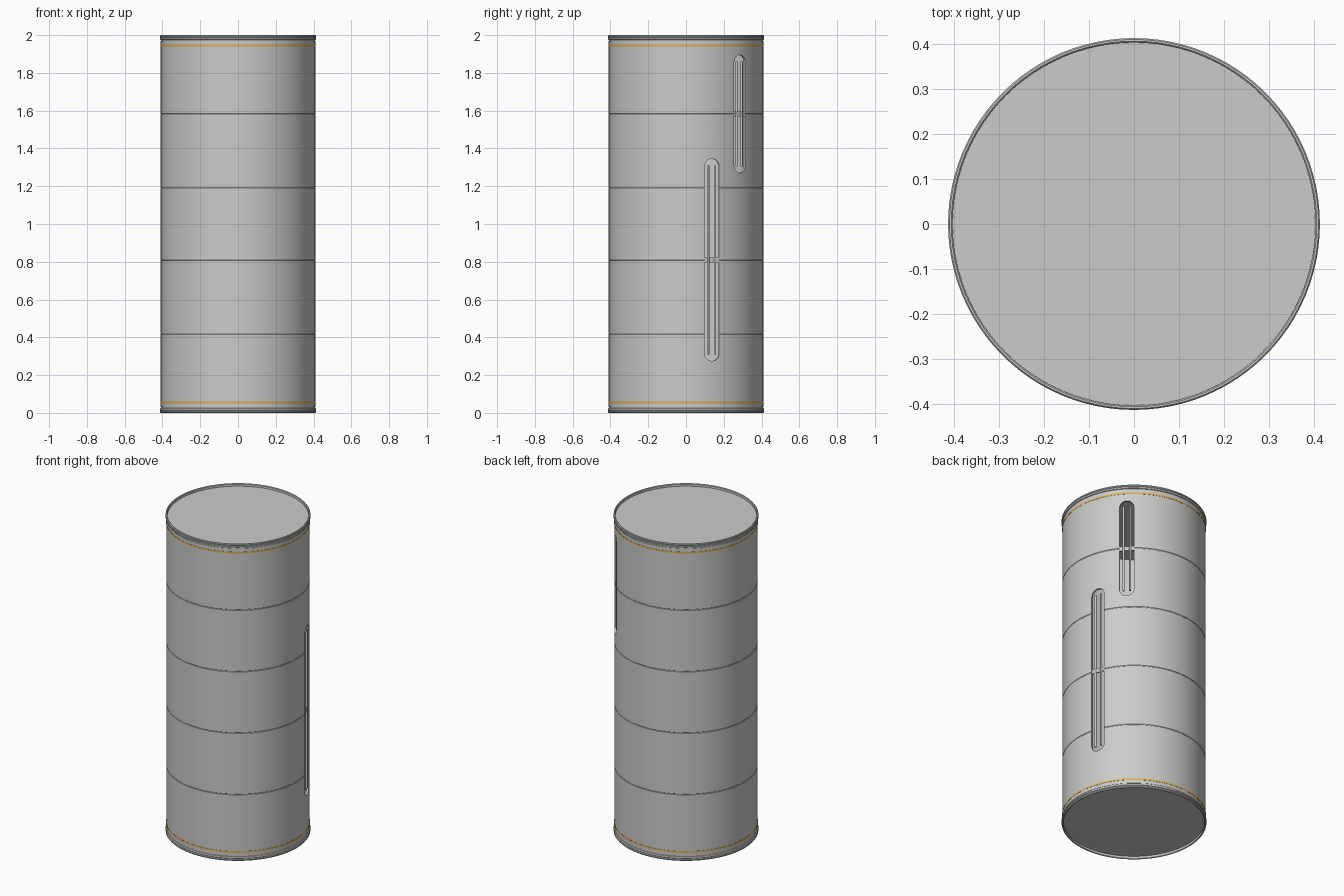
import bpy, bmesh, math
from mathutils import Matrix

old = bpy.data.objects.get("Cube")
if old:
    bpy.data.objects.remove(old, do_unlink=True)

SEGMENTS = 96
OUTER, INNER, RIM = 0.41, 0.398, 0.414


def material(name, rgb, rough=0.5):
    m = bpy.data.materials.new(name)
    m.use_nodes = True
    m.diffuse_color = (*rgb, 1)
    node = m.node_tree.nodes["Principled BSDF"]
    node.inputs["Base Color"].default_value = (*rgb, 1)
    node.inputs["Roughness"].default_value = rough
    return m


grey = material("light grey", (0.6, 0.6, 0.59))
gold = material("gold", (0.75, 0.42, 0.08))


def finish(name, bm, mat, smooth=True):
    bmesh.ops.recalc_face_normals(bm, faces=bm.faces)
    mesh = bpy.data.meshes.new(name)
    bm.to_mesh(mesh)
    bm.free()
    ob = bpy.data.objects.new(name, mesh)
    bpy.context.collection.objects.link(ob)
    mesh.materials.append(mat)
    if smooth:
        smooth_object(ob)
    return ob


def activate(ob):
    bpy.ops.object.select_all(action="DESELECT")
    ob.select_set(True)
    bpy.context.view_layer.objects.active = ob


def smooth_object(ob):
    activate(ob)
    bpy.ops.object.shade_smooth_by_angle(angle=math.radians(30))


def lathe(name, profile, mat, closed=True, smooth=True):
    """Spin (radius, z) points around the vertical axis."""
    bm = bmesh.new()
    verts = [bm.verts.new((r, 0, z)) for r, z in profile]
    pairs = list(zip(verts, verts[1:]))
    if closed:
        pairs.append((verts[-1], verts[0]))
    edges = [bm.edges.new(p) for p in pairs]
    bmesh.ops.spin(bm, geom=verts + edges, axis=(0, 0, 1), cent=(0, 0, 0),
                   angle=math.tau, steps=SEGMENTS)
    bmesh.ops.remove_doubles(bm, verts=bm.verts, dist=0.00005)
    return finish(name, bm, mat, smooth)


# Hollow tube wall with four fine seam grooves
low, high = 0.03, 1.97
wall = [(INNER, low), (OUTER, low)]
for i in range(1, 5):
    z = low + (high - low) * i / 5
    wall += [(OUTER, z - 0.003), (OUTER - 0.0015, z - 0.001),
             (OUTER - 0.0015, z + 0.001), (OUTER, z + 0.003)]
wall += [(OUTER, high), (INNER, high)]
tube = lathe("tube_wall", wall, grey, smooth=False)

# Rims, recessed end caps and gold bands, mirrored top and bottom
rim = [(0.404, 0.03), (0.408, 0.03), (0.408, 0.026), (0.412, 0.024),
       (RIM, 0.02), (RIM, 0.016), (0.411, 0.013), (RIM, 0.01),
       (RIM, 0.004), (0.411, 0), (0.407, 0), (0.404, 0.003)]
cap = [(0, 0.016), (0.405, 0.016), (0.405, 0.03), (0, 0.03)]
band = [(0.405, 0.051), (0.4112, 0.051), (0.4112, 0.061), (0.405, 0.061)]
for end in ("bottom", "top"):
    for part, shape, mat in (("rim", rim, grey), ("end_cap", cap, grey),
                             ("gold_band", band, gold)):
        if end == "top":
            shape = [(r, 2 - z) for r, z in shape]
        lathe(f"{end}_{part}", shape, mat, closed=part != "end_cap")


def slot_frame(angle, radius):
    return Matrix.Rotation(angle, 4, "Z") @ Matrix.Translation((radius, 0, 0))


def slot_cutter(angle, z0, z1, half):
    """Upright stadium prism pointing outward through the wall."""
    bm = bmesh.new()
    outline = []
    for centre, start in ((z1 - half, 0), (z0 + half, math.pi)):
        for i in range(17):
            a = start + math.pi * i / 16
            outline.append((-0.08, half * math.cos(a), centre + half * math.sin(a)))
    face = bm.faces.new([bm.verts.new(p) for p in outline])
    out = bmesh.ops.extrude_face_region(bm, geom=[face])
    moved = [v for v in out["geom"] if isinstance(v, bmesh.types.BMVert)]
    bmesh.ops.translate(bm, verts=moved, vec=(0.16, 0, 0))
    bm.transform(slot_frame(angle, OUTER))
    return finish("slot_cutter", bm, grey, smooth=False)


def box(name, angle, radius, z, size):
    bm = bmesh.new()
    bmesh.ops.create_cube(bm, size=1)
    bm.transform(slot_frame(angle, radius) @ Matrix.Translation((0, 0, z))
                 @ Matrix.Diagonal((*size, 1)))
    return finish(name, bm, grey, smooth=False)


def rod(name, angle, offset, z0, z1):
    bm = bmesh.new()
    bmesh.ops.create_cone(bm, cap_ends=True, segments=16, radius1=0.006,
                          radius2=0.006, depth=z1 - z0)
    bm.transform(slot_frame(angle, 0.403)
                 @ Matrix.Translation((0, offset, (z0 + z1) / 2)))
    return finish(name, bm, grey)


# Open slots in the wall, each with two rods held by a cross bracket
slots = (("long", math.radians(19.6), 0.275, 1.345),
         ("short", math.radians(44.2), 1.27, 1.895))
for label, angle, z0, z1 in slots:
    cutter = slot_cutter(angle, z0, z1, 0.041)
    cutter.hide_render = True
    mod = tube.modifiers.new("slot", "BOOLEAN")
    mod.operation = "DIFFERENCE"
    mod.solver = "EXACT"
    mod.object = cutter
    activate(tube)
    bpy.ops.object.modifier_apply(modifier=mod.name)
    bpy.data.objects.remove(cutter, do_unlink=True)

    middle = (z0 + z1) / 2
    box(f"{label}_slot_bracket", angle, 0.402, middle, (0.007, 0.086, 0.027))
    for side, offset in (("front", -0.019), ("back", 0.019)):
        rod(f"{label}_slot_{side}_rod", angle, offset, z0 + 0.035, z1 - 0.035)

smooth_object(tube)
